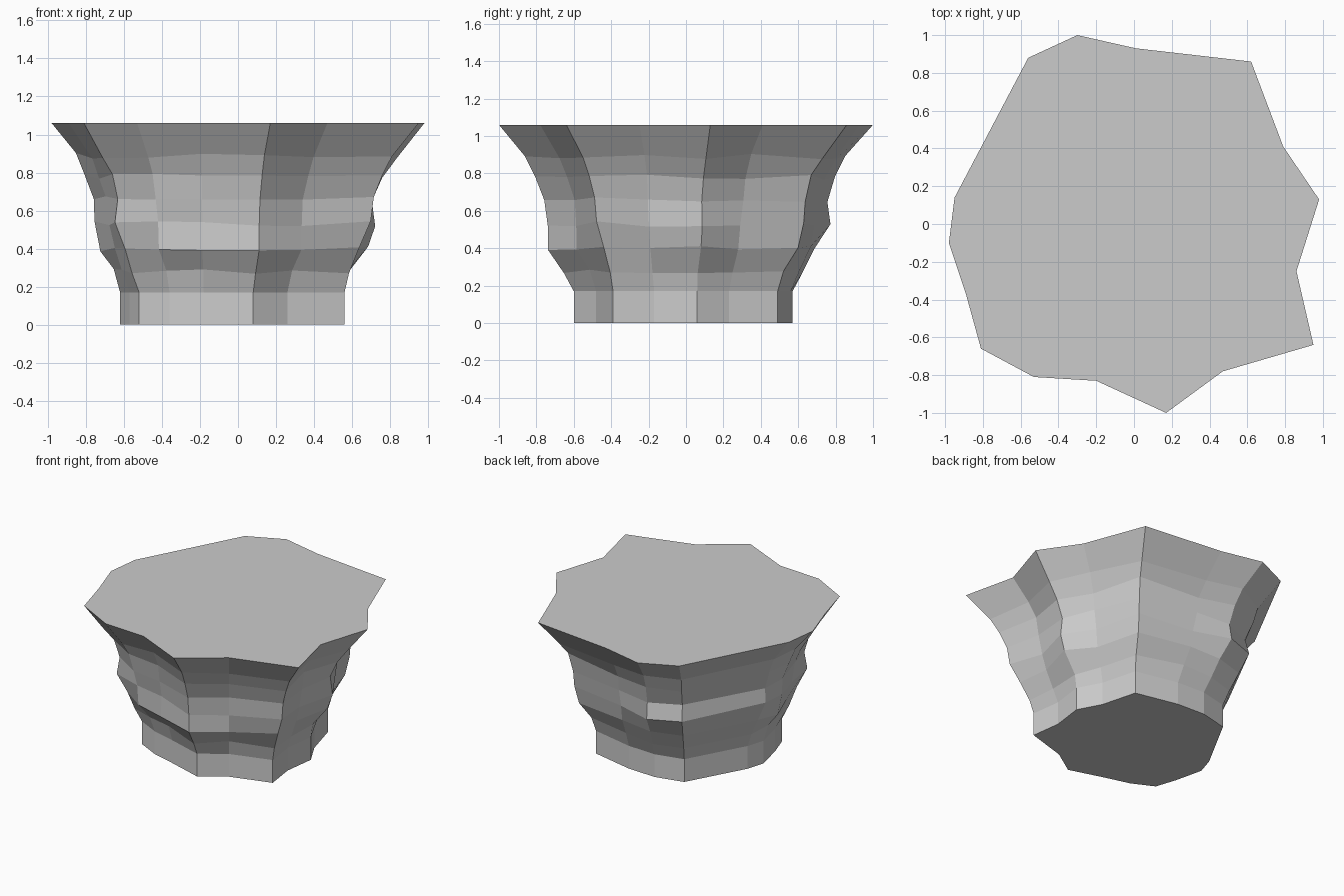
import bpy
import bmesh
import random
from mathutils import Vector

random.seed(4)

default_cube = bpy.data.objects.get("Cube")
if default_cube:
    bpy.data.objects.remove(default_cube, do_unlink=True)


def flat_material(name, color):
    material = bpy.data.materials.new(name)
    material.use_nodes = True
    material.diffuse_color = color
    shader = next(n for n in material.node_tree.nodes if n.type == "BSDF_PRINCIPLED")
    shader.inputs["Base Color"].default_value = color
    return material


# Irregular outlines, counter-clockwise from the +x side: column foot and rim
foot_outline = [
    (.56, .06), (.47, .23), (.4, .49), (.08, .56),
    (-.14, .57), (-.35, .52), (-.58, .1), (-.62, -.03),
    (-.57, -.24), (-.52, -.39), (-.36, -.47), (-.18, -.52),
    (.08, -.6), (.26, -.48), (.56, -.39), (.53, -.17),
]
rim_outline = [
    (.98, .13), (.79, .41), (.62, .86), (.01, .93),
    (-.3, 1), (-.56, .88), (-.95, .14), (-.98, -.1),
    (-.89, -.37), (-.81, -.66), (-.53, -.81), (-.2, -.83),
    (.17, -1), (.47, -.78), (.95, -.64), (.86, -.25),
]

# Each level: height and how far the wall has flared from foot to rim
levels = [
    (0, 0), (.17, 0), (.28, .11), (.4, .27), (.53, .36),
    (.66, .41), (.78, .5), (.89, .63), (1.06, 1),
]

# Bulging ledges in the rock, as level -> {column: extra flare}
ledges = {
    2: {0: -.06, 14: -.05},
    3: {10: .06, 11: .1, 12: .08, 13: .07, 14: -.06},
    4: {4: .13, 5: .12, 6: .05, 9: .05},
    5: {4: .04, 0: -.04},
}


def build_ring(bm, level):
    """Blend the two outlines, roughening the levels between foot and rim."""
    height, flare = levels[level]
    rough = 1 < level < len(levels) - 1
    ring = []
    for column, (foot, rim) in enumerate(zip(foot_outline, rim_outline)):
        blend = flare + ledges.get(level, {}).get(column, 0)
        lift = 0
        if rough:
            blend += random.uniform(-.03, .03)
            lift = random.uniform(-.015, .015)
        point = Vector(foot).lerp(Vector(rim), blend)
        ring.append(bm.verts.new((point.x, point.y, height + lift)))
    return ring


# Faceted rock column with flat floor and flat top
bm = bmesh.new()
rings = [build_ring(bm, level) for level in range(len(levels))]
count = len(foot_outline)
for lower, upper in zip(rings, rings[1:]):
    for i in range(count):
        j = (i + 1) % count
        bm.faces.new((lower[i], lower[j], upper[j], upper[i]))
bm.faces.new(rings[-1])
bm.faces.new(list(reversed(rings[0])))
bmesh.ops.recalc_face_normals(bm, faces=bm.faces)

mesh = bpy.data.meshes.new("rock_pedestal")
bm.to_mesh(mesh)
bm.free()
mesh.materials.append(flat_material("stone_grey", (.6, .6, .6, 1)))
rock_pedestal = bpy.data.objects.new("rock_pedestal", mesh)
bpy.context.collection.objects.link(rock_pedestal)
